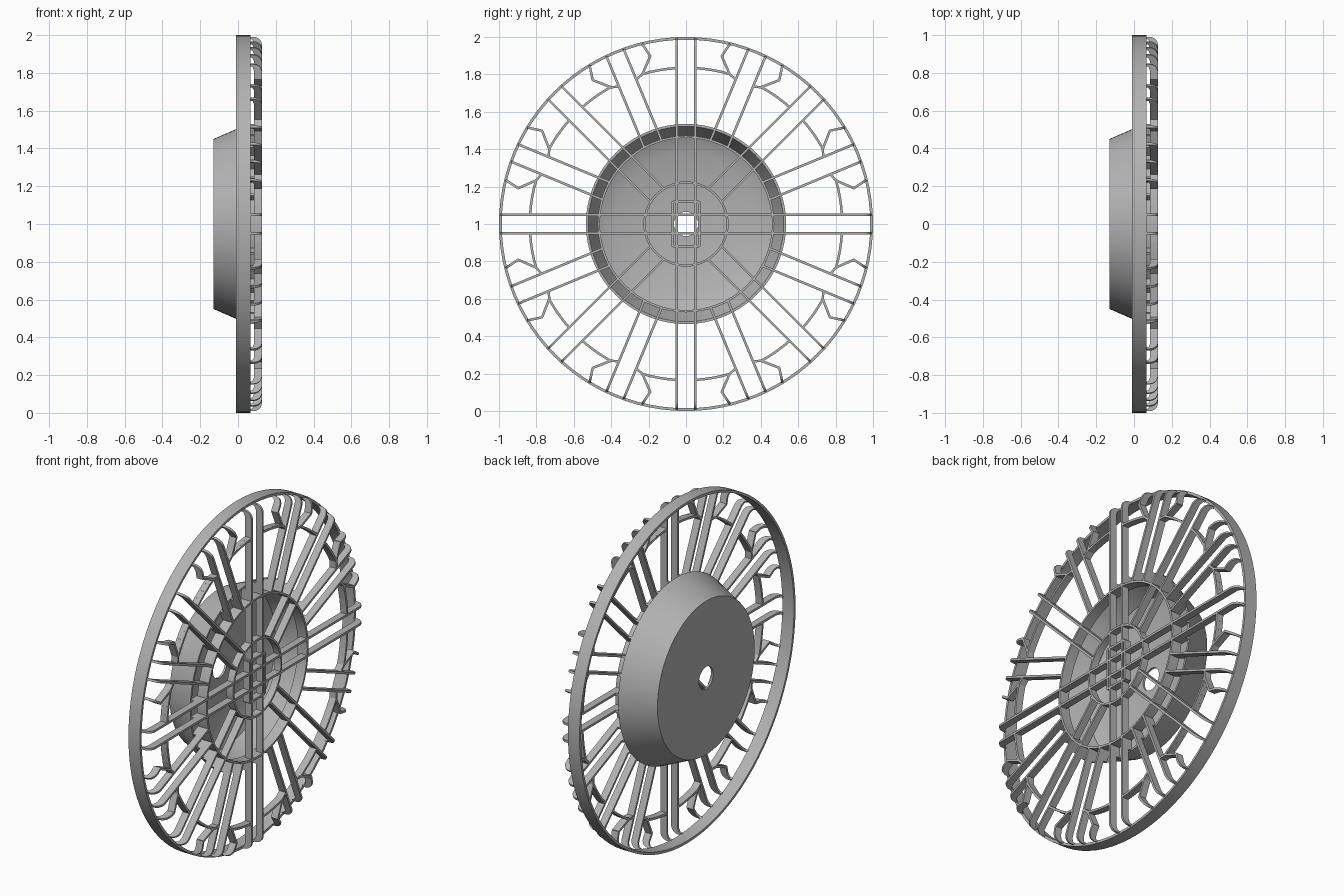
import bpy, bmesh
from math import sin, cos, pi, radians, sqrt
from mathutils import Vector

if "Cube" in bpy.data.objects:
    bpy.data.objects.remove(bpy.data.objects["Cube"])

grey = bpy.data.materials.new("plain_grey")
grey.use_nodes = True
COLOUR = (0.45, 0.45, 0.45, 1)
grey.diffuse_color = COLOUR
grey.node_tree.nodes["Principled BSDF"].inputs["Base Color"].default_value = COLOUR

RIM, LIP_X, LOW, TOP, THICK = 0.992, 0.065, 0.085, 0.127, 0.013


def finish(name, bm, smooth=True):
    bmesh.ops.recalc_face_normals(bm, faces=bm.faces)
    mesh = bpy.data.meshes.new(name)
    bm.to_mesh(mesh)
    bm.free()
    obj = bpy.data.objects.new(name, mesh)
    bpy.context.collection.objects.link(obj)
    obj.location.z = 1
    mesh.materials.append(grey)
    if smooth:
        bpy.ops.object.select_all(action='DESELECT')
        obj.select_set(True)
        bpy.context.view_layer.objects.active = obj
        bpy.ops.object.shade_smooth_by_angle(angle=radians(25))
    return obj


def lathe(name, profile, steps=96):
    """Spin a closed (x, radius) profile around the x axis."""
    bm = bmesh.new()
    rings = [[bm.verts.new((x, r * cos(2 * pi * i / steps), r * sin(2 * pi * i / steps)))
              for x, r in profile] for i in range(steps)]
    n = len(profile)
    for i in range(steps):
        a, b = rings[i], rings[(i + 1) % steps]
        for j in range(n):
            k = (j + 1) % n
            bm.faces.new((a[j], a[k], b[k], b[j]))
    return finish(name, bm)


def polar(r, deg):
    return Vector((r * cos(radians(deg)), r * sin(radians(deg))))


def plate(bm, start, end, profile):
    """Extrude a (distance, x) profile sideways along the line start-end."""
    d = (end - start).normalized()
    side = Vector((-d.y, d.x)) * THICK / 2
    sides = []
    for sgn in (-1, 1):
        pts = [start + d * s + side * sgn for s, x in profile]
        sides.append([bm.verts.new((x, p.x, p.y)) for p, (s, x) in zip(pts, profile)])
    a, b = sides
    bm.faces.new(a)
    bm.faces.new(b[::-1])
    for i in range(len(a)):
        j = (i + 1) % len(a)
        bm.faces.new((a[i], b[i], b[j], a[j]))


def wall(bm, start, end, low=LOW):
    n = (end - start).length
    plate(bm, start, end, [(0, low), (n, low), (n, TOP), (0, TOP)])


def hooked(bm, start, end, foot=None):
    """Blade with a rounded tip turned down onto the rim."""
    n = (end - start).length
    prof = [(0, LOW)]
    if foot:
        a, b = foot
        prof = [(a, LIP_X - 0.005), (b, LIP_X - 0.005), (b, LOW)]
        if a > 0:
            prof = [(0, LOW), (a, LOW)] + prof
    prof += [(n - 0.035, LOW), (n - 0.014, 0.076), (n - 0.01, LIP_X - 0.005), (n, LIP_X - 0.005)]
    for i in range(6):
        t = pi / 2 * i / 5
        prof.append((n - 0.045 + 0.045 * cos(t), TOP - 0.045 + 0.045 * sin(t)))
    prof.append((0, TOP))
    plate(bm, start, end, prof)


# Outer rim band
lathe("outer_rim", [(-0.01, 0.985), (-0.01, 1), (LIP_X, 1), (LIP_X, 0.985)])

# Hollow tapered drum with a round hole in its back
lathe("drum", [(-0.13, 0.065), (-0.13, 0.45), (LIP_X, 0.535), (LIP_X, 0.522),
               (-0.08, 0.46), (-0.118, 0.375), (-0.118, 0.065)])

# Grille rings
lathe("grille_ring", [(LIP_X, 0.46), (LIP_X, 0.472), (TOP, 0.472), (TOP, 0.46)])
lathe("hub_ring", [(LOW, 0.216), (LOW, 0.228), (TOP, 0.228), (TOP, 0.216)], 64)

# Sixteen pairs of parallel spokes
bm = bmesh.new()
reach = sqrt(RIM ** 2 - 0.05 ** 2)
for k in range(16):
    angle = 22.5 * k
    inner = 0.465 if k % 2 else (0 if k % 4 == 0 else 0.222)
    d = polar(1, angle)
    side = Vector((-d.y, d.x)) * 0.05
    for sgn in (-1, 1):
        hooked(bm, d * inner + side * sgn, d * reach + side * sgn,
               (0.465 - inner, 0.53 - inner))
finish("spokes", bm)

# Branched struts and arcs on both sides of each main spoke pair
bm = bmesh.new()
for k in range(8):
    for sgn in (-1, 1):
        def at(r, deg):
            return polar(r, 45 * k + sgn * deg)
        hooked(bm, at(0.915, 12), at(RIM, 13.7))
        wall(bm, at(0.918, 12), at(0.835, 16.2))
        wall(bm, at(0.835, 16.2), at(0.815, 19.2))
        arc = [3.5, 6.7, 9.9, 13.1, 16.2]
        for a, b in zip(arc, arc[1:]):
            wall(bm, at(0.835, a), at(0.835, b))
finish("branch_struts", bm, False)

# Small frame around the hub
bm = bmesh.new()
for s in (-1, 1):
    wall(bm, Vector((0.07 * s, -0.12)), Vector((0.07 * s, 0.12)))
    wall(bm, Vector((-0.07, 0.12 * s)), Vector((0.07, 0.12 * s)))
finish("hub_frame", bm, False)
